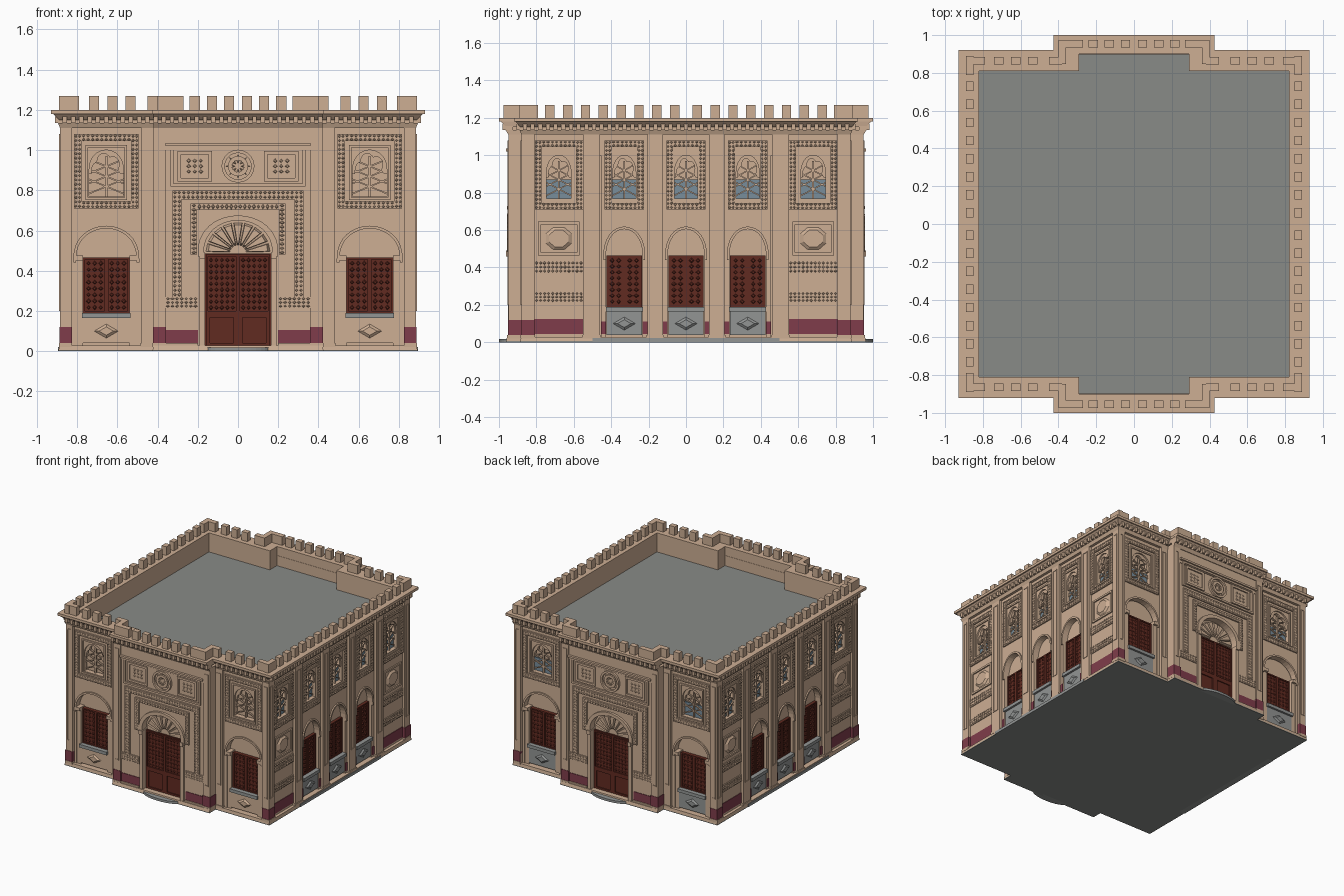
import bpy, bmesh, math, random
from mathutils import Matrix, Vector

if "Cube" in bpy.data.objects:
    bpy.data.objects.remove(bpy.data.objects["Cube"])
random.seed(4)

COL = {"sandstone": (0.61, 0.425, 0.295), "dark_red_wood": (0.12, 0.024, 0.015),
       "maroon_paint": (0.215, 0.046, 0.07), "roof_grey": (0.25, 0.26, 0.245),
       "sill_grey": (0.29, 0.30, 0.295), "window_blue": (0.19, 0.27, 0.33)}
MATS = {}
for n, c in COL.items():
    MATS[n] = bpy.data.materials.new(n)
    MATS[n].diffuse_color = (*c, 1)
PARTS = {}
STONE = "sandstone"


def part(name, mat):
    return PARTS.setdefault(name, (bmesh.new(), mat))[0]


# --- helpers: wall coordinates are u (along wall), d (outward), z ---
def prism(name, mat, M, pts, d0, d1, s=1.0):
    bm = part(name, mat)
    cu = sum(p[0] for p in pts) / len(pts)
    cz = sum(p[1] for p in pts) / len(pts)
    a = [bm.verts.new(M @ Vector((u, -d0, z))) for u, z in pts]
    b = [bm.verts.new(M @ Vector((cu + (u - cu) * s, -d1, cz + (z - cz) * s))) for u, z in pts]
    bm.faces.new(a)
    bm.faces.new(b[::-1])
    for i in range(len(pts)):
        j = (i + 1) % len(pts)
        bm.faces.new((a[i], b[i], b[j], a[j]))


def box(name, mat, M, u0, u1, d0, d1, z0, z1, s=1.0):
    prism(name, mat, M, [(u0, z0), (u1, z0), (u1, z1), (u0, z1)], d0, d1, s)


def arch(uc, h, zb, zs, zt, n=16, cusp=0.0):
    pts = [(uc + h, zb)]
    for i in range(n + 1):
        a = math.pi * i / n
        k = 1 - cusp * (1 - abs(math.sin(2.5 * a)))
        pts.append((uc + h * k * math.cos(a), zs + (zt - zs) * k * math.sin(a) ** 0.9 if 0 < i < n else zs))
    return pts + [(uc - h, zb)]


def opening(name, M, u0, u1, zb, zt, pts, d0, d1):
    prism(name, STONE, M, [(u0, zb), (u0, zt), (u1, zt), (u1, zb)] + pts, d0, d1)


def studs(name, mat, M, u0, u1, z0, z1, d, step=0.022, h=0.007):
    # carved relief: rows of jittered raised lozenges
    nu, nz = max(1, round((u1 - u0) / step)), max(1, round((z1 - z0) / step))
    du, dz = (u1 - u0) / nu, (z1 - z0) / nz
    for i in range(nu):
        for j in range(nz):
            u, z = u0 + (i + .5) * du, z0 + (j + .5) * dz
            r, t = random.uniform(.36, .5), random.uniform(.36, .5)
            prism(name, mat, M, [(u - du * r, z), (u, z - dz * t), (u + du * r, z), (u, z + dz * t)],
                  d - .002, d + h * random.uniform(.5, 1), .45)


def frame(name, mat, M, u0, u1, z0, z1, w, d0, d1, carved=False, sill=True):
    bars = [(u0, u0 + w, z0, z1), (u1 - w, u1, z0, z1), (u0 + w, u1 - w, z1 - w, z1)]
    for a, b, c, e in bars + ([(u0 + w, u1 - w, z0, z0 + w)] if sill else []):
        box(name, mat, M, a, b, d0, d1, c, e)
        if carved:
            studs("carved_relief", mat, M, a, b, c, e, d1)


def leaf(name, M, u0, u1, z0, z1, d):
    # carved wooden leaf
    frame(name, "dark_red_wood", M, u0, u1, z0, z1, .01, d, d + .008)
    studs(name, "dark_red_wood", M, u0 + .012, u1 - .012, z0 + .012, z1 - .012, d, .03, .007)


def window(M, uc, h, fw, d, glass):
    # arched lattice window with carved rectangular surround
    zb, zs, zt = .77, .90, 1.0
    opening("upper_wall", M, uc - fw - .02, uc + fw + .02, zb, 1.12, arch(uc, h, zb, zs, zt), d - .04, d)
    box("upper_wall", STONE, M, uc - fw - .02, uc + fw + .02, d - .04, d, .66, zb)
    frame("window_frames", STONE, M, uc - fw, uc + fw, .71, 1.08, .036, d, d + .01, True)
    frame("window_inner_frames", STONE, M, uc - h - .018, uc + h + .018, .752, 1.025, .012, d, d + .008)
    prism("window_cusps", STONE, M, arch(uc, h, zs - .02, zs, zt) + arch(uc, h * .85, zs - .02, zs, zt - .015, 20, .22)[::-1], d - .035, d - .012)
    if glass:
        box("window_glass", "window_blue", M, uc - h, uc + h, d - .04, d - .032, zb, .87)
    for k in range(3):
        for s in (-1, 1):
            z = zb + .01 + k * .05
            a, b = (z, z + .07)[::s]
            prism("window_lattice", STONE, M, [(uc - h, a), (uc + h, b), (uc + h, b + .008), (uc - h, a + .008)], d - .034, d - .022)
    box("window_lattice", STONE, M, uc - .005, uc + .005, d - .034, d - .018, zb, .97)


def niche(M, uc, h, sw, bw, zt, d, grey):
    # arched niche with carved shutters above an apron panel
    pts = arch(uc, h, .02, .46, zt)
    opening("arcade_wall", M, uc - bw, uc + bw, .02, .66, pts, d - .04, d)
    prism("arch_mouldings", STONE, M, arch(uc, h + .014, .44, .46, zt + .014) + arch(uc, h, .44, .46, zt)[::-1], d, d + .01)
    box("shutters", "dark_red_wood", M, uc - sw, uc + sw, d - .05, d - .03, .18, .465)
    for s in (-1, 1):
        a, b = sorted((uc, uc + s * sw))
        leaf("shutters", M, a, b, .19, .465, d - .03)
        if h - sw > .01:
            a, b = sorted((uc + s * sw, uc + s * h))
            box("niche_columns", STONE, M, a, b, d - .05, d - .005, .02, .45)
            box("niche_columns", STONE, M, a, b, d - .05, d + .012, .45, .475)
        else:
            a, b = sorted((uc + s * h, uc + s * bw))
            box("painted_dado", "maroon_paint", M, a, b, d, d + .004, .045, .11)
    m = "sill_grey" if grey else STONE
    nm = "grey_aprons" if grey else "stone_aprons"
    box(nm, m, M, uc - sw, uc + sw, d - .05, d - .004, .04, .17)
    prism(nm, m, M, [(uc - .06, .10), (uc, .065), (uc + .06, .10), (uc, .135)], d - .004, d + .006, .6)
    box("window_sills", "sill_grey", M, uc - sw - .005, uc + sw + .005, d - .05, d + .012, .165, .19)


def pilaster(M, u0, u1, d0, d1, dado=False):
    box("pilasters", STONE, M, u0, u1, d0, d1, .02, 1.13)
    w = (u1 - u0) * .22
    frame("pilaster_panels", STONE, M, u0 + w, u1 - w, .20, 1.08, .006, d1, d1 + .004)
    box("pilaster_bases", STONE, M, u0 - .004, u1 + .004, d0, d1 + .006, .02, .04)
    if dado:
        box("painted_dado", "maroon_paint", M, u0 - .003, u1 + .003, d0, d1 + .003, .04, .12)


ROT = [Matrix.Rotation(k * math.pi / 2, 4, 'Z') for k in range(4)]

# --- front and back facades ---
for k in (0, 2):
    M = ROT[k]
    P = M @ Matrix.Translation((0, .012, 0))  # portal plane, set back between its pilasters
    for s in (-1, 1):
        uc = s * .655
        window(M, uc, .085, .16, .86, k == 2)
        niche(M, uc, .15, .115, .18, .61, .86, k == 2)
        for a, b, d, dado in ((.83, .885, .88, True), (.42, .48, .88, False), (.36, .42, .95, True)):
            u0, u1 = sorted((s * a, s * b))
            pilaster(M, u0, u1, .825, d, dado)
        # portal flank: dado, belt and corner strip
        u0, u1 = sorted((s * .20, s * .36))
        box("painted_dado", "maroon_paint", P, u0, u1, .90, .954, .04, .105)
        box("portal_base", STONE, P, u0, u1, .90, .962, .006, .04)
        box("portal_belts", STONE, P, u0, u1, .94, .957, .215, .27)
        studs("carved_relief", STONE, P, u0, u1, .215, .27, .957)
        # side panels of the frieze
        u0, u1 = sorted((s * .13, s * .30))
        frame("frieze_panels", STONE, P, u0, u1, .845, .995, .016, .95, .96)
        studs("carved_relief", STONE, P, u0 + .04, u1 - .04, .88, .96, .95, .026)
        # door leaves
        u0, u1 = sorted((0, s * .16))
        leaf("portal_door", P, u0, u1, .19, .48, .92)
        frame("portal_door", "dark_red_wood", P, u0, u1, .02, .19, .022, .92, .928)
        # door jamb columns
        u0, u1 = sorted((s * .163, s * .192))
        box("portal_columns", STONE, P, u0, u1, .90, .965, .02, .46)
        box("portal_columns", STONE, P, u0, u1, .90, .975, .46, .49)
    box("portal_door", "dark_red_wood", P, -.163, .163, .90, .92, .02, .485)
    opening("portal_wall", P, -.37, .37, .02, 1.13, arch(0, .17, .02, .49, .65, 20), .91, .95)
    prism("portal_arch", STONE, P, arch(0, .20, .47, .49, .675, 20) + arch(0, .17, .47, .49, .65, 20)[::-1], .94, .968)
    # fan-shaped shell over the door
    for i in range(9):
        a0, a1 = math.pi * (i + .08) / 9, math.pi * (i + .92) / 9
        ring = lambda r, a: (r * math.cos(a), .49 + r * .94 * math.sin(a))
        prism("portal_shell", STONE, P, [ring(.035, a0), ring(.165, a0), ring(.165, a1), ring(.035, a1)], .90, .935, .75)
    frame("portal_alfiz", STONE, P, -.235, .235, .48, .735, .032, .95, .962, True, False)
    frame("portal_outer_frame", STONE, P, -.325, .325, .27, .80, .045, .95, .96, True, False)
    frame("frieze_frame", STONE, P, -.335, .335, .82, 1.02, .014, .95, .963)
    box("frieze_cornice", STONE, P, -.36, .36, .94, .975, 1.02, 1.035)
    for r0, r1, d in ((.082, .066, .966), (.05, .03, .962)):
        for i in range(20):
            p = lambda r, j: (r * math.cos(j * math.pi / 10), .92 + r * math.sin(j * math.pi / 10))
            prism("medallion", STONE, P, [p(r0, i), p(r0, i + 1), p(r1, i + 1), p(r1, i)], .948, d)
    for i in range(8):
        p = lambda r, j: (r * math.cos(j * math.pi / 4), .92 + r * math.sin(j * math.pi / 4))
        prism("medallion", STONE, P, [p(.012, i), p(.03, i + .3), p(.064, i), p(.03, i - .3)], .948, .96, .6)
    # half-round doorstep
    prism("doorstep", "sill_grey", M @ Matrix.Rotation(math.pi / 2, 4, 'X'),
          [(.16 * math.cos(math.pi * i / 16), -.94 - .06 * math.sin(math.pi * i / 16)) for i in range(17)], 0, -.018)

# --- left and right facades ---
for k in (1, 3):
    M, d = ROT[k], .865
    for uc in (-.33, 0, .33):
        window(M, uc, .062, .105, d, True)
        niche(M, uc, .098, .094, .125, .605, d, True)
    for s in (-1, 1):
        uc = s * .68
        window(M, uc, .066, .128, d, True)
        box("blind_bays", STONE, M, uc - .15, uc + .15, d - .04, d, .02, .66)
        box("painted_dado", "maroon_paint", M, uc - .135, uc + .135, d, d + .004, .045, .125)
        frame("blind_panels", STONE, M, uc - .11, uc + .11, .465, .645, .014, d, d + .01)
        prism("blind_rosettes", STONE, M, [(uc + .075 * math.cos((i + .5) * math.pi / 4), .555 + .065 * math.sin((i + .5) * math.pi / 4)) for i in range(8)], d, d + .012, .75)
        for z0, z1 in ((.37, .435), (.215, .27)):
            box("blind_belts", STONE, M, uc - .13, uc + .13, d, d + .006, z0, z1)
            studs("carved_relief", STONE, M, uc - .13, uc + .13, z0, z1, d + .006)
        for c, h in ((.165, .042), (.505, .045), (.845, .034)):
            pilaster(M, s * c - h, s * c + h, .825, .885, c > .8)
    box("side_step", "sill_grey", M, -.5, .5, .85, .896, .0, .022)


# --- plan rings: cross-shaped outline with a projecting centre front and back ---
def outline(X, Y, PX, PY):
    q = [(X, Y), (PX, Y), (PX, PY)]
    h = q + [(-x, y) for x, y in q[::-1]]
    return h + [(-x, -y) for x, y in h]


def ring(name, mat, o0, z0, o1, z1, inner=(.82, .81, .29, .90)):
    bm = part(name, mat)
    L = [[bm.verts.new((x, y, z)) for x, y in outline(*o)] for o, z in ((inner, z0), (o0, z0), (o1, z1), (inner, z1))]
    for a in range(4):
        for i in range(12):
            j = (i + 1) % 12
            bm.faces.new((L[a][i], L[a][j], L[(a + 1) % 4][j], L[(a + 1) % 4][i]))


W, C = (.885, .88, .42, .95), (.93, .92, .425, 1.0)
ring("parapet", STONE, (.865, .86, .40, .945), 1.0, (.865, .86, .40, .945), 1.2)
ring("cornice_lower", STONE, W, 1.11, (.895, .89, .422, .965), 1.135)
ring("cornice_cove", STONE, (.89, .885, .42, .96), 1.15, (.92, .912, .424, .99), 1.18)
ring("cornice_slab", STONE, C, 1.18, C, 1.2)
ring("plinth", STONE, (.892, .885, .424, .962), .006, (.888, .882, .422, .957), .028)

# --- solid core, roof deck, base plate ---
I = Matrix.Identity(4)
for x, y in ((.82, .81), (.38, .90)):
    box("core", STONE, I, -x, x, -y, y, .006, 1.01)
for x, y in ((.82, .81), (.29, .90)):
    box("roof_deck", "roof_grey", I, -x, x, -y, y, 1.0, 1.05)
for x, y in ((.892, .885), (.424, .962)):
    box("base_plate", "roof_grey", I, -x, x, -y, y, 0, .006)


# --- dentils under the cornice and merlons on top ---
def merlon(M, u, d, w=.05):
    box("merlons", STONE, M, u - w / 2, u + w / 2, d - .02, d + .02, 1.195, 1.268)


for k in range(4):
    M = ROT[k]
    side = k % 2
    for i in range(-21, 22):
        u = i * .041
        d = .885 if side else (.955 if abs(u) < .42 else .88)
        box("dentils", STONE, M, u - .011, u + .011, d - .03, d + .026, 1.135, 1.168)
    for s in (-1, 1):
        if side:
            for i in range(8):
                merlon(M, s * (.06 + .0955 * i), .87)
            merlon(M, s * .84, .87, .10)
        else:
            for u in (.045, .13, .215):
                merlon(M, s * u, .955)
            for u in (.535, .625, .715):
                merlon(M, s * u, .865)
            # stepped corner merlons
            merlon(M, s * .84, .865, .10)
            merlon(M, s * .335, .955, .13)
            merlon(M, s * .415, .865, .07)
            u0, u1 = sorted((s * .36, s * .40))
            box("merlons", STONE, M, u0, u1, .846, .975, 1.195, 1.268)

# --- finish: write every part to an object ---
for name, (bm, mat) in PARTS.items():
    bmesh.ops.recalc_face_normals(bm, faces=bm.faces)
    bmesh.ops.triangulate(bm, faces=[f for f in bm.faces if len(f.verts) > 4])
    me = bpy.data.meshes.new(name)
    bm.to_mesh(me)
    bm.free()
    me.materials.append(MATS[mat])
    bpy.context.collection.objects.link(bpy.data.objects.new(name, me))

for m in bpy.data.materials:
    if m.users and not m.is_grease_pencil:
        m.use_nodes = True
        m.node_tree.nodes["Principled BSDF"].inputs["Base Color"].default_value = m.diffuse_color
